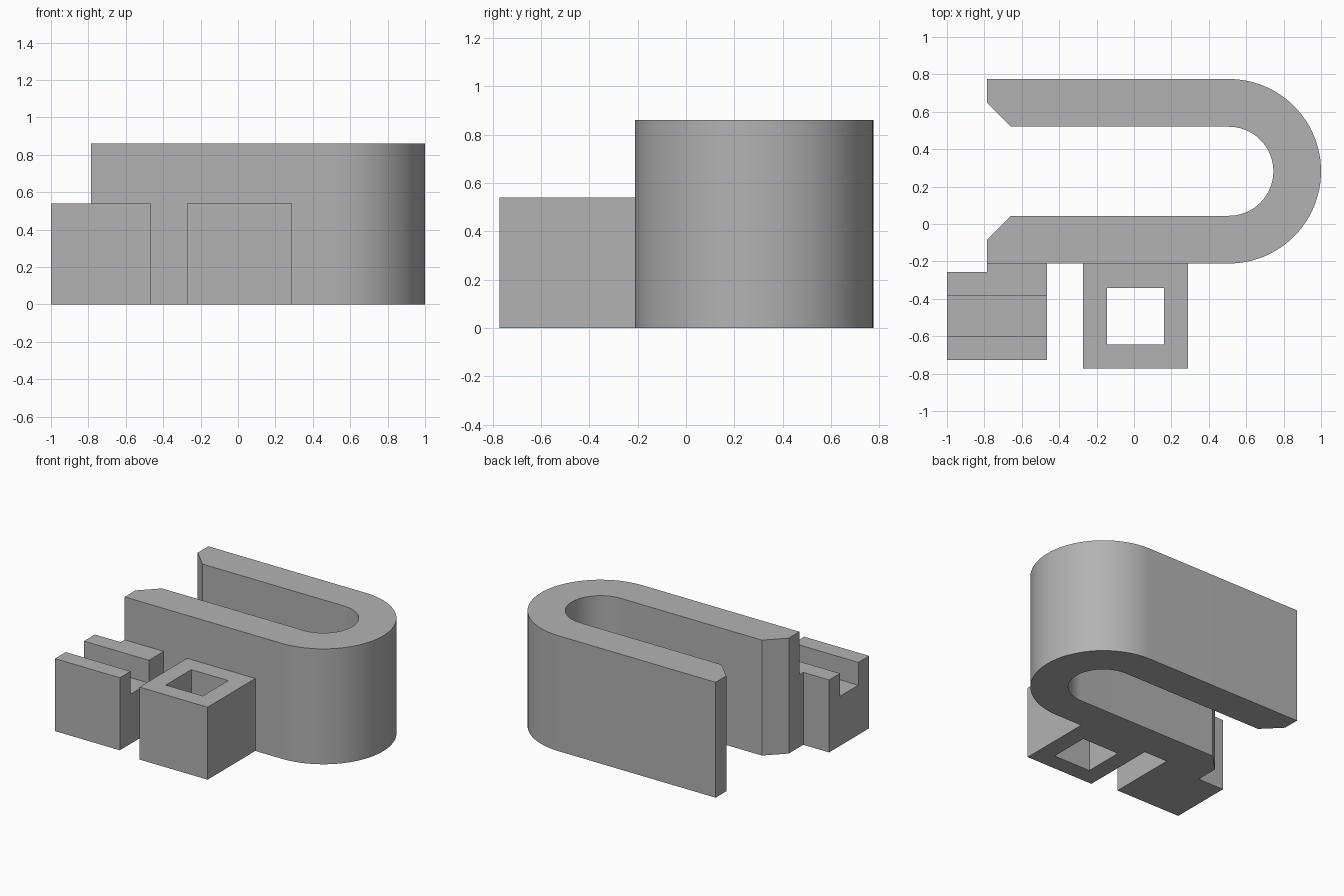
import bpy, bmesh, math
from math import pi, sin, cos

if "Cube" in bpy.data.objects:
    bpy.data.objects.remove(bpy.data.objects["Cube"], do_unlink=True)

grey = bpy.data.materials.new("plain grey")
grey.use_nodes = True
colour = (0.45, 0.45, 0.45, 1)
grey.diffuse_color = colour
grey.node_tree.nodes["Principled BSDF"].inputs["Base Color"].default_value = colour


def prism(name, outline, z0, z1):
    """Extrude a flat outline upward into a solid."""
    bm = bmesh.new()
    base = bm.faces.new([bm.verts.new((x, y, z0)) for x, y in outline])
    top = bmesh.ops.extrude_face_region(bm, geom=[base])["geom"]
    bmesh.ops.translate(bm, vec=(0, 0, z1 - z0),
                        verts=[v for v in top if isinstance(v, bmesh.types.BMVert)])
    bmesh.ops.recalc_face_normals(bm, faces=bm.faces)
    mesh = bpy.data.meshes.new(name)
    bm.to_mesh(mesh)
    bm.free()
    mesh.materials.append(grey)
    obj = bpy.data.objects.new(name, mesh)
    bpy.context.collection.objects.link(obj)
    return obj


def rect(x0, x1, y0, y1):
    return [(x0, y0), (x1, y0), (x1, y1), (x0, y1)]


def cut(obj, cutter):
    """Subtract a cutter, bake the result and discard the cutter."""
    mod = obj.modifiers.new("cut", "BOOLEAN")
    mod.operation = "DIFFERENCE"
    mod.solver = "EXACT"
    mod.object = cutter
    bpy.context.view_layer.objects.active = obj
    bpy.ops.object.modifier_apply(modifier=mod.name)
    bpy.data.objects.remove(cutter, do_unlink=True)


# U-shaped wall: two straight arms, a round bend and chamfered mouth
CX, CY, OUTER, INNER, STEPS = 0.507, 0.282, 0.493, 0.238, 48
END, LIP, CHAMFER = -0.787, -0.657, 0.13


def bend(radius):
    angles = [-pi / 2 + pi * i / STEPS for i in range(STEPS + 1)]
    return [(CX + radius * cos(a), CY + radius * sin(a)) for a in angles]


mouth = INNER + CHAMFER
outline = ([(END, CY - OUTER)] + bend(OUTER)
           + [(END, CY + OUTER), (END, CY + mouth), (LIP, CY + INNER)]
           + bend(INNER)[::-1]
           + [(LIP, CY - INNER), (END, CY - mouth)])
wall = prism("u_shaped_wall", outline, 0, 0.86)
bpy.ops.object.select_all(action="DESELECT")
wall.select_set(True)
bpy.context.view_layer.objects.active = wall
bpy.ops.object.shade_smooth_by_angle(angle=math.radians(30))

# Square socket with a hole right through it
FRONT = CY - OUTER
socket = prism("square_socket", rect(-0.272, 0.29, -0.772, FRONT), 0, 0.54)
cut(socket, prism("hole_cutter", rect(-0.145, 0.16, -0.643, -0.343), -0.1, 0.7))

# Grooved block joined to the wall by a narrow neck
block = prism("grooved_block", [(-1, -0.727), (-0.465, -0.727), (-0.465, FRONT),
                                (END, FRONT), (END, -0.257), (-1, -0.257)], 0, 0.54)
cut(block, prism("groove_cutter", rect(-1.1, -0.4, -0.6, -0.385), 0.37, 0.7))
